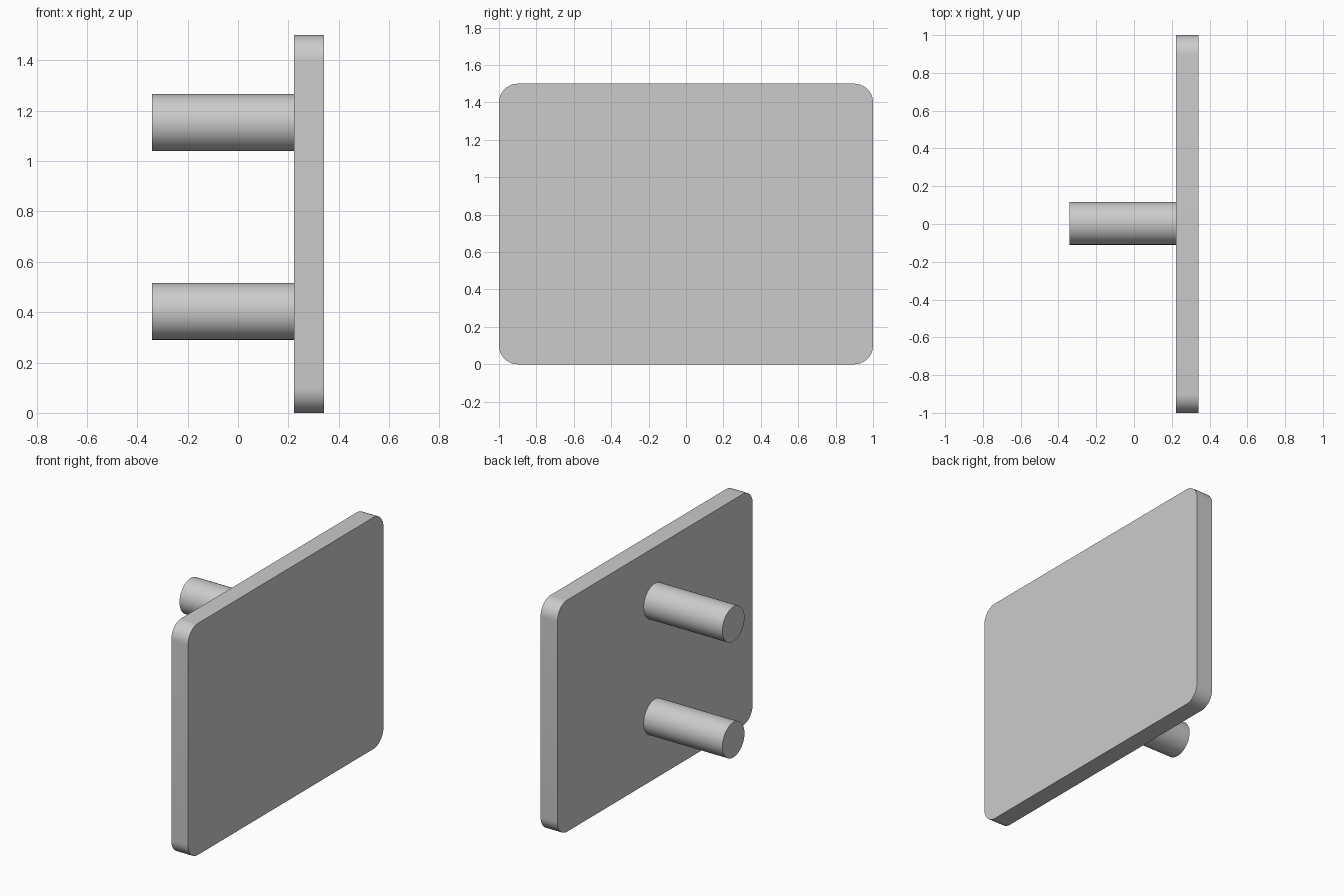
import bpy, bmesh, math
from mathutils import Matrix

cube = bpy.data.objects.get("Cube")
if cube:
    bpy.data.objects.remove(cube, do_unlink=True)

# Single plain grey finish
GREY = (0.6, 0.6, 0.6, 1.0)
grey = bpy.data.materials.new("light_grey")
grey.use_nodes = True
grey.diffuse_color = GREY
grey.node_tree.nodes["Principled BSDF"].inputs["Base Color"].default_value = GREY

HALF_DEPTH = 0.342      # half of the overall x extent
THICKNESS = 0.12
PLATE_BACK = HALF_DEPTH - THICKNESS
HEIGHT = 1.5
PEG_RADIUS = 0.113


def finish(name, bm):
    mesh = bpy.data.meshes.new(name)
    bmesh.ops.recalc_face_normals(bm, faces=bm.faces)
    bm.to_mesh(mesh)
    bm.free()
    mesh.materials.append(grey)
    obj = bpy.data.objects.new(name, mesh)
    bpy.context.collection.objects.link(obj)
    bpy.ops.object.select_all(action="DESELECT")
    obj.select_set(True)
    bpy.context.view_layer.objects.active = obj
    bpy.ops.object.shade_smooth_by_angle(angle=math.radians(30))
    return obj


def plate(name, corner_radius):
    bm = bmesh.new()
    place = (Matrix.Translation((PLATE_BACK + THICKNESS / 2, 0, HEIGHT / 2))
             @ Matrix.Diagonal((THICKNESS, 2, HEIGHT, 1)))
    bmesh.ops.create_cube(bm, size=1, matrix=place)
    # Round the four corners that run through the thickness
    corners = [e for e in bm.edges
               if abs(e.verts[0].co.x - e.verts[1].co.x) > THICKNESS / 2]
    bmesh.ops.bevel(bm, geom=corners, offset=corner_radius, segments=12,
                    profile=0.5, affect="EDGES")
    return finish(name, bm)


def peg(name, z):
    bm = bmesh.new()
    length = PLATE_BACK + HALF_DEPTH
    place = (Matrix.Translation((PLATE_BACK - length / 2, 0.003, z))
             @ Matrix.Rotation(math.pi / 2, 4, "Y"))
    bmesh.ops.create_cone(bm, cap_ends=True, segments=64, radius1=PEG_RADIUS,
                          radius2=PEG_RADIUS, depth=length, matrix=place)
    return finish(name, bm)


# Rounded panel with two pegs behind it
plate("panel", 0.1)
for label, z in (("lower", 0.403), ("upper", 1.153)):
    peg(label + "_peg", z)
